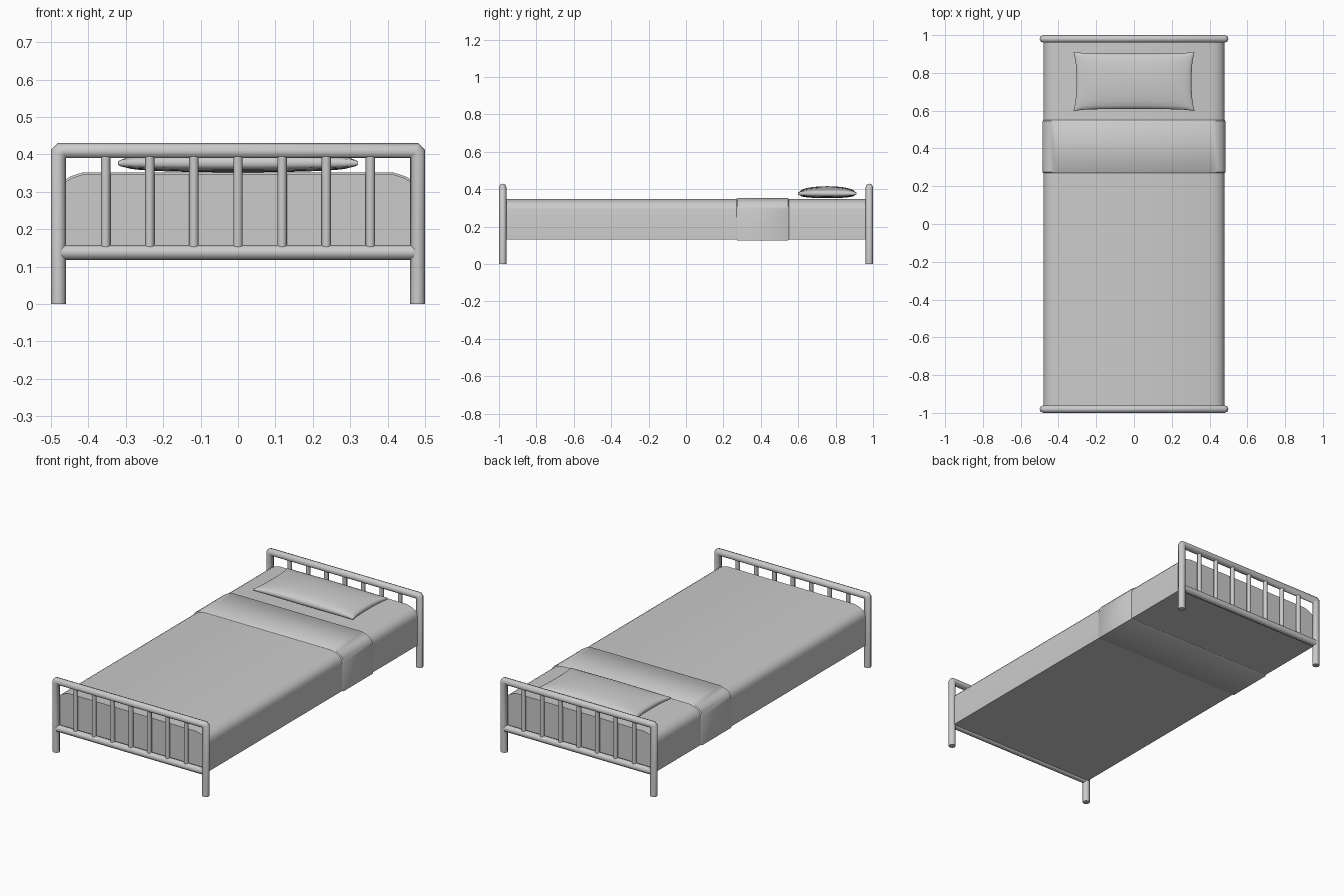
import bpy, bmesh, math
from mathutils import Vector

if "Cube" in bpy.data.objects:
    bpy.data.objects.remove(bpy.data.objects["Cube"])


def finish(name, bm, angle=40):
    bmesh.ops.remove_doubles(bm, verts=bm.verts, dist=1e-5)
    bmesh.ops.recalc_face_normals(bm, faces=bm.faces)
    me = bpy.data.meshes.new(name)
    bm.to_mesh(me)
    bm.free()
    ob = bpy.data.objects.new(name, me)
    bpy.context.collection.objects.link(ob)
    bpy.ops.object.select_all(action='DESELECT')
    ob.select_set(True)
    bpy.context.view_layer.objects.active = ob
    bpy.ops.object.shade_smooth_by_angle(angle=math.radians(angle))
    return ob


def loft(name, rings, angle=40):
    """Skin a list of closed point rings and cap both ends."""
    bm = bmesh.new()
    vs = [[bm.verts.new(p) for p in r] for r in rings]
    n = len(vs[0])
    for a, b in zip(vs, vs[1:]):
        for i in range(n):
            j = (i + 1) % n
            bm.faces.new((a[i], a[j], b[j], b[i]))
    bm.faces.new(vs[0])
    bm.faces.new(vs[-1])
    return finish(name, bm, angle)


def tube(name, pairs, y, r, sides=8):
    """Tube in the xz plane; each ring spans an outer and an inner point."""
    rings = []
    for (ox, oz), (ix, iz) in pairs:
        c = Vector(((ox + ix) / 2, y, (oz + iz) / 2))
        m = Vector(((ox - ix) / 2, 0, (oz - iz) / 2))
        rings.append([c + m * math.cos(t) + Vector((0, r * math.sin(t), 0))
                      for t in (2 * math.pi * k / sides for k in range(sides))])
    return loft(name, rings, 50)


# Headboard and footboard: bent tube, lower rail, seven slats each
half = [((-.5, 0), (-.46, 0)), ((-.5, .413), (-.46, .39)), ((-.483, .43), (-.46, .39))]
arch = half + [((-o[0], o[1]), (-i[0], i[1])) for o, i in reversed(half)]
for end, y in (("footboard", -.98), ("headboard", .98)):
    tube(end + "_frame", arch, y, .02)
    tube(end + "_lower_rail", [((x, .158), (x, .118)) for x in (-.47, .47)], y, .02)
    for k in range(7):
        x = (k - 3) * .118
        tube(f"{end}_slat_{k + 1}",
             [((x - .0125, z), (x + .0125, z)) for z in (.145, .40)], y, .0125)


# Mattress and folded cover share one cross-section with rounded shoulders
def section(y, grow=0.0):
    side = [(.48, .13), (.48, .29), (.475, .31), (.462, .327), (.442, .338), (.41, .348)]
    side = [(x + grow, z + (grow if i else -grow)) for i, (x, z) in enumerate(side)]
    pts = side + [(-x, z) for x, z in reversed(side)]
    return [(x, y, z) for x, z in pts]


loft("mattress", [section(-.965), section(.965)])
loft("folded_sheet", [section(.27, 0), section(.275, .004),
                      section(.545, .004), section(.55, 0)])

# Pillow: two bulging sheets joined along a thin rim, with pulled-out corners
NX, NY = 20, 12
bm = bmesh.new()
grids = []
for top in (True, False):
    g = []
    for i in range(NX + 1):
        u = math.sin((i / NX - .5) * math.pi)
        row = []
        for j in range(NY + 1):
            v = math.sin((j / NY - .5) * math.pi)
            x = u * (.305 + .016 * abs(v) ** 3)
            y = .755 + v * (.147 + .010 * abs(u) ** 6)
            e = (1 - u * u) * (1 - v * v)
            z = .382 + .034 * e ** .42 if top else .372 - .020 * e ** .3
            row.append(bm.verts.new((x, y, z)))
        g.append(row)
    for i in range(NX):
        for j in range(NY):
            bm.faces.new((g[i][j], g[i + 1][j], g[i + 1][j + 1], g[i][j + 1]))
    grids.append([r[0] for r in g] + g[NX][1:] + [r[NY] for r in g[-2::-1]] + g[0][NY - 1:0:-1])
a, b = grids
for i in range(len(a)):
    j = (i + 1) % len(a)
    bm.faces.new((a[i], a[j], b[j], b[i]))
finish("pillow", bm, 60)
